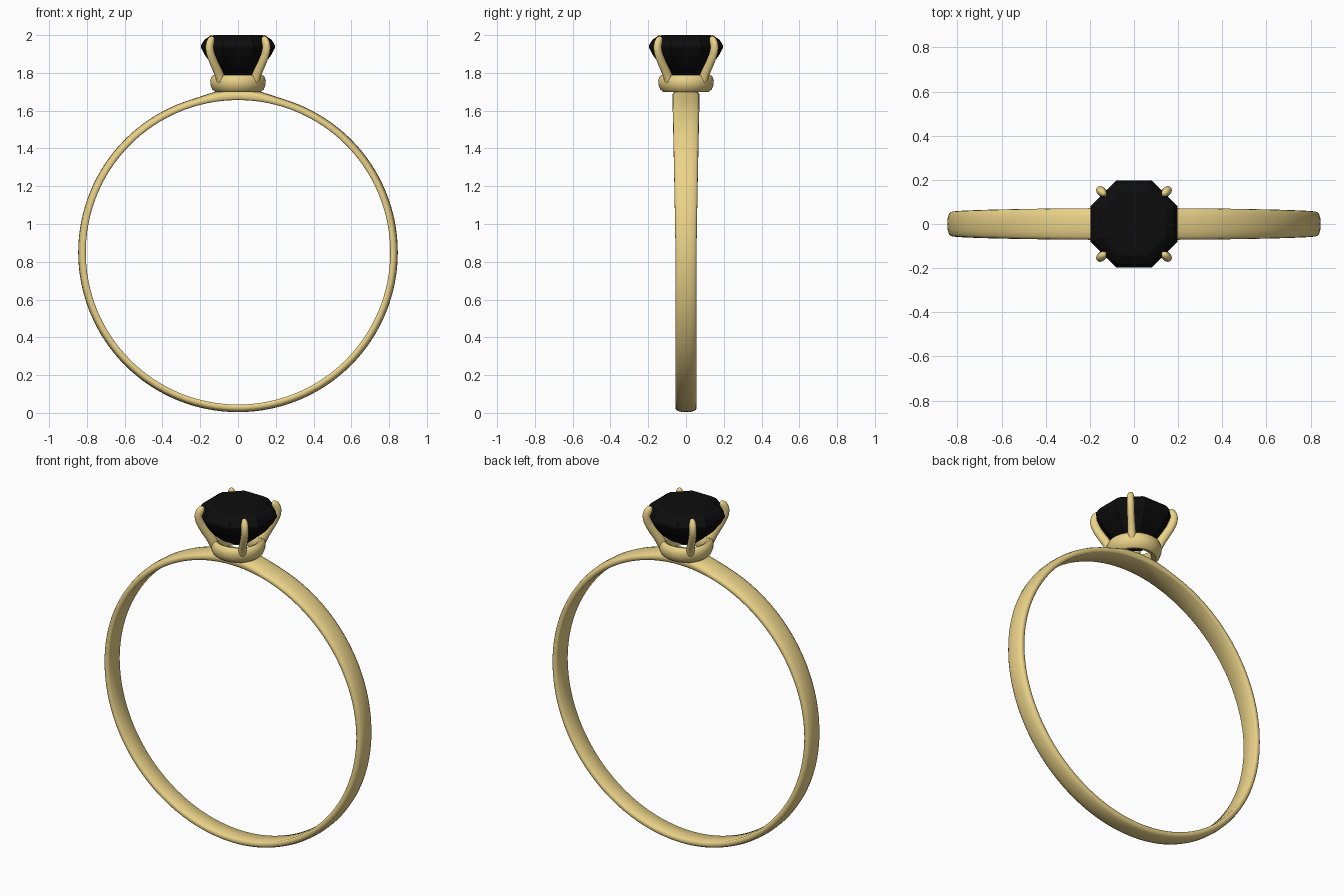
import bpy, bmesh, math
from math import sin, cos, pi
from mathutils import Vector

if "Cube" in bpy.data.objects:
    bpy.data.objects.remove(bpy.data.objects["Cube"])


def material(name, color):
    m = bpy.data.materials.new(name)
    m.diffuse_color = color
    m.use_nodes = True
    m.node_tree.nodes["Principled BSDF"].inputs["Base Color"].default_value = m.diffuse_color
    return m


gold = material("gold", (0.83, 0.65, 0.25, 1))
black = material("black_stone", (0.004, 0.004, 0.004, 1))


def loft(name, rings, mat, loop=False, smooth=True, subdiv=0):
    """Bridge a list of equal-length point rings, capped or closed in a loop."""
    bm = bmesh.new()
    vs = [[bm.verts.new(p) for p in ring] for ring in rings]
    n = len(vs[0])
    pairs = list(zip(vs, vs[1:])) + ([(vs[-1], vs[0])] if loop else [])
    for a, b in pairs:
        for i in range(n):
            j = (i + 1) % n
            bm.faces.new((a[i], a[j], b[j], b[i]))
    if not loop:
        bm.faces.new(vs[0])
        bm.faces.new(vs[-1])
    bmesh.ops.recalc_face_normals(bm, faces=bm.faces)
    mesh = bpy.data.meshes.new(name)
    bm.to_mesh(mesh)
    bm.free()
    ob = bpy.data.objects.new(name, mesh)
    bpy.context.collection.objects.link(ob)
    mesh.materials.append(mat)
    if subdiv:
        mod = ob.modifiers.new("smooth", 'SUBSURF')
        mod.levels = mod.render_levels = subdiv
    if smooth:
        bpy.context.view_layer.objects.active = ob
        ob.select_set(True)
        bpy.ops.object.shade_smooth_by_angle(angle=math.radians(50))
        ob.select_set(False)
    return ob


# Band: D-shaped section, wider and slightly thicker towards the top
CZ, R_IN, R_OUT = 0.85, 0.806, 0.846
section = [(-0.88, 0), (0.88, 0), (0.97, 0.12), (1, 0.4), (0.96, 0.65), (0.8, 0.82),
           (0.45, 0.96), (0, 1), (-0.45, 0.96), (-0.8, 0.82), (-0.96, 0.65),
           (-1, 0.4), (-0.97, 0.12)]
rings = []
N = 128
for k in range(N):
    a = 2 * pi * k / N                       # angle measured from the top
    up = max(0.0, cos(a))
    half = 0.056 + 0.016 * up ** 1.2
    flare = 0.016 * math.exp(-(sin(a) / 0.2) ** 4) if cos(a) > 0 else 0
    t = R_OUT - R_IN + flare
    rings.append([Vector(((R_IN + t * v) * sin(a), half * u, CZ + (R_IN + t * v) * cos(a)))
                  for u, v in section])
loft("band", rings, gold, loop=True)

# Collar: rounded hollow ring resting on the band
profile = [(0.095, 1.705), (0.118, 1.698), (0.136, 1.712), (0.146, 1.738), (0.147, 1.762),
           (0.139, 1.782), (0.125, 1.79), (0.108, 1.782), (0.098, 1.76), (0.09, 1.73)]
M = 64
loft("collar", [[Vector((r * cos(2 * pi * k / M), r * sin(2 * pi * k / M), z))
                 for r, z in profile] for k in range(M)], gold, loop=True)

# Prongs: four bent claws rising at the corners of the stone
path = [(0.118, 1.735, 0.03), (0.135, 1.785, 0.029), (0.165, 1.83, 0.027), (0.197, 1.88, 0.026),
        (0.215, 1.925, 0.026), (0.211, 1.958, 0.026), (0.196, 1.981, 0.022), (0.185, 1.989, 0.01)]
for q, label in enumerate(("back_right", "back_left", "front_left", "front_right")):
    a = pi / 4 + q * pi / 2
    out, side = Vector((cos(a), sin(a), 0)), Vector((-sin(a), cos(a), 0))
    rings = []
    for i, (r, z, w) in enumerate(path):
        p0, p1 = path[max(i - 1, 0)], path[min(i + 1, len(path) - 1)]
        tan = (out * (p1[0] - p0[0]) + Vector((0, 0, p1[1] - p0[1]))).normalized()
        nrm = side.cross(tan)
        c = out * r + Vector((0, 0, z))
        rings.append([c + side * w * 0.85 * cos(2 * pi * k / 8) + nrm * w * sin(2 * pi * k / 8)
                      for k in range(8)])
    loft("prong_" + label, rings, gold, subdiv=2)

# Stone: faceted octagonal step cut (apothem, height)
steps = [(0.03, 1.765), (0.085, 1.795), (0.135, 1.84), (0.175, 1.893), (0.197, 1.935),
         (0.197, 1.945), (0.178, 1.975), (0.145, 1.998), (0.12, 2.0)]
loft("stone", [[Vector((r / cos(pi / 8) * cos(pi / 8 + k * pi / 4),
                        r / cos(pi / 8) * sin(pi / 8 + k * pi / 4), z)) for k in range(8)]
               for r, z in steps], black, smooth=False)
